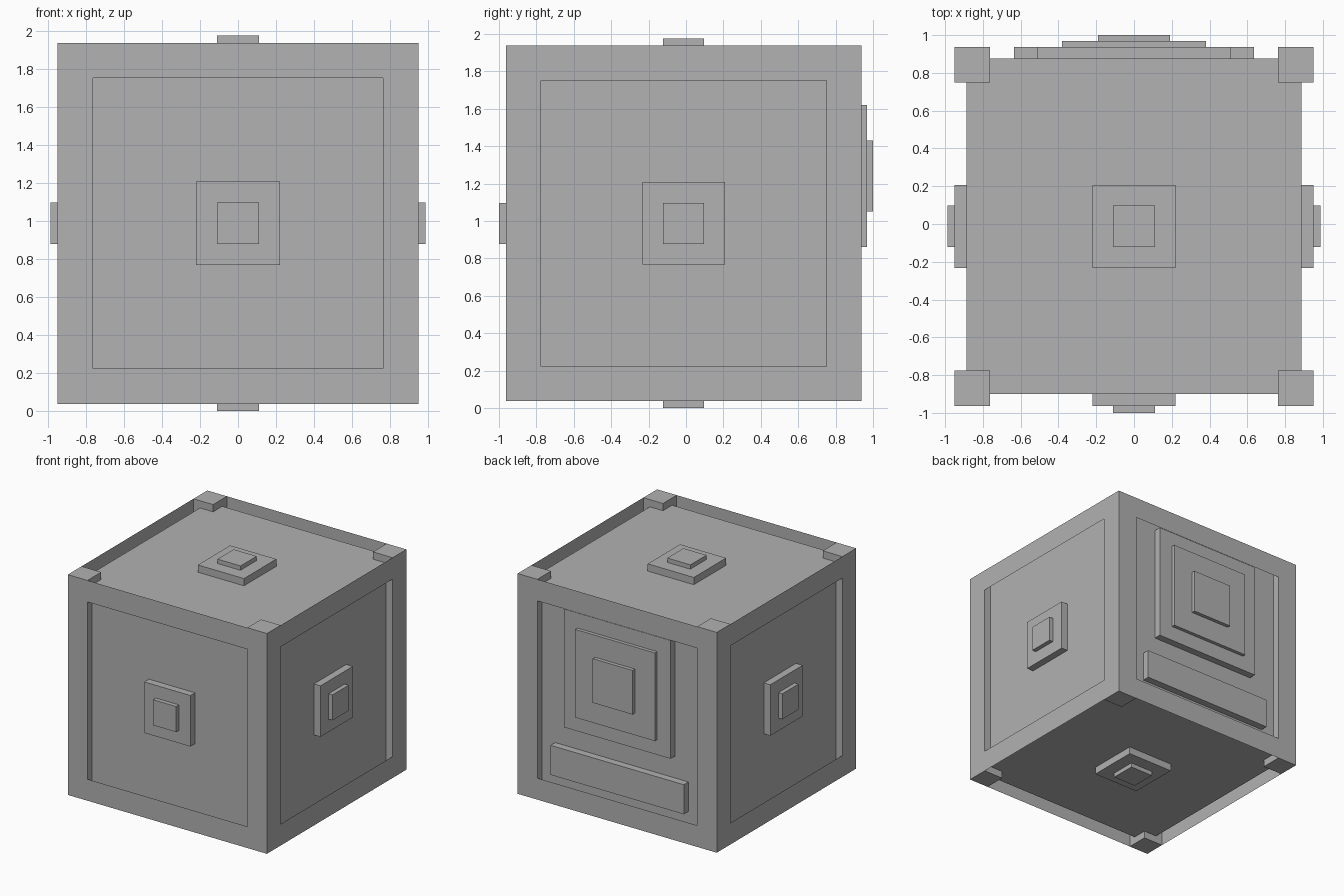
import bpy, bmesh
from mathutils import Matrix, Vector

if "Cube" in bpy.data.objects:
    bpy.data.objects.remove(bpy.data.objects["Cube"])

CY, CZ = -0.0125, 0.9875      # centre of the crate body
OUT, INN, POST = 0.95, 0.8875, 0.1875
SPAN = OUT - POST             # half opening between posts

grey = bpy.data.materials.new("plain grey")
grey.diffuse_color = (0.445, 0.445, 0.445, 1)
grey.use_nodes = True
grey.node_tree.nodes["Principled BSDF"].inputs["Base Color"].default_value = grey.diffuse_color


def finish(bm, name):
    me = bpy.data.meshes.new(name)
    bm.to_mesh(me)
    bm.free()
    me.materials.append(grey)
    ob = bpy.data.objects.new(name, me)
    bpy.context.collection.objects.link(ob)
    return ob


def box(name, lo, hi, inset=None):
    """Box from corner to corner; inset outlines the +y face."""
    lo, hi = Vector(lo), Vector(hi)
    bm = bmesh.new()
    bmesh.ops.create_cube(bm, size=1)
    bmesh.ops.scale(bm, vec=hi - lo, verts=bm.verts)
    bmesh.ops.translate(bm, vec=(lo + hi) / 2, verts=bm.verts)
    if inset:
        bm.normal_update()
        face = [f for f in bm.faces if f.normal.y > 0.9]
        bmesh.ops.inset_region(bm, faces=face, thickness=inset)
    return finish(bm, name)


# Recessed inner body
box("inner_body", (-INN, CY - INN, CZ - INN), (INN, CY + INN, CZ + INN))

# Corner posts
for sx in (-1, 1):
    for sy in (-1, 1):
        xs = sorted((sx * SPAN, sx * OUT))
        ys = sorted((CY + sy * SPAN, CY + sy * OUT))
        box("corner_post", (xs[0], ys[0], CZ - OUT), (xs[1], ys[1], CZ + OUT))

# Thin rails joining the posts at top and bottom of each side
for k in range(4):
    turn = Matrix.Translation((0, CY, CZ)) @ Matrix.Rotation(k * 1.5707963268, 4, 'Z')
    for s in (-1, 1):
        z0, z1 = sorted((s * (SPAN + 0.002), s * OUT))
        bm = bmesh.new()
        quad = [(-SPAN, z0), (SPAN, z0), (SPAN, z1), (-SPAN, z1)]
        bm.faces.new([bm.verts.new(turn @ Vector((x, -OUT, z))) for x, z in quad])
        finish(bm, "side_rail")

# Stepped square bosses on every side except the back
for axis, sign in ((0, -1), (0, 1), (1, -1), (2, -1), (2, 1)):
    for name, half, start, end in (("boss_base", 0.22, INN - 0.01, OUT),
                                   ("boss_cap", 0.11, OUT - 0.01, 0.9875)):
        lo, hi = [-half] * 3, [half] * 3
        lo[axis], hi[axis] = sorted((sign * start, sign * end))
        c = Vector((0, CY, CZ))
        box(name, Vector(lo) + c, Vector(hi) + c)

# Stepped square panel on the back
BACK = CY + OUT
for name, half, y0, y1 in (("back_plate", 0.51, CY + INN - 0.01, BACK),
                           ("back_step", 0.38, BACK - 0.01, 0.968),
                           ("back_cap", 0.19, 0.96, 1.0)):
    box(name, (-half, y0, 1.24 - half), (half, y1, 1.24 + half))

# Long bar below the back panel, with an outlined front
box("back_bar", (-0.635, CY + INN - 0.01, 0.285), (0.635, BACK, 0.54), inset=0.063)
